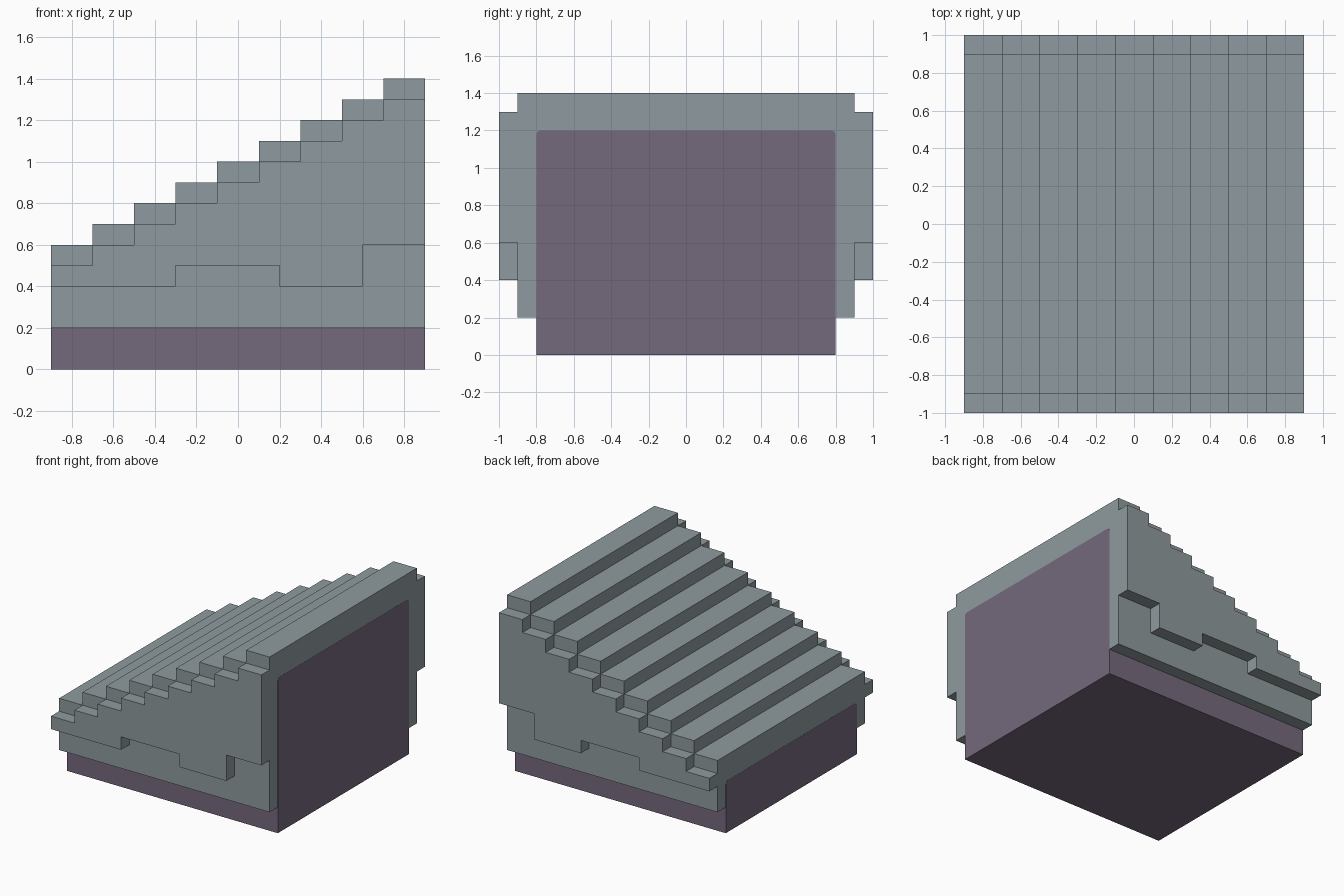
import bpy, bmesh

if "Cube" in bpy.data.objects:
    bpy.data.objects.remove(bpy.data.objects["Cube"])


def material(name, rgb):
    m = bpy.data.materials.new(name)
    m.diffuse_color = (*rgb, 1.0)
    m.use_nodes = True
    m.node_tree.nodes["Principled BSDF"].inputs["Base Color"].default_value = m.diffuse_color
    return m


GREY = material("slate grey", (0.275, 0.323, 0.342))
PURPLE = material("dusty purple", (0.178, 0.142, 0.202))
STEPS, HALF = 9, 0.9


def stairs(first_height, half=HALF):
    """Stair outline (x, z) running from the right end down to the left end."""
    pts = []
    for i in reversed(range(STEPS)):
        z = first_height + 0.1 * i
        x0 = -half if i == 0 else -HALF + 0.2 * i
        x1 = half if i == STEPS - 1 else -HALF + 0.2 * (i + 1)
        pts += [(x1, z), (x0, z)]
    return pts


def extrude(name, outline, y0, y1, mat, soften=0.0):
    """Extrude an (x, z) outline from y0 to y1."""
    bm = bmesh.new()
    face = bm.faces.new([bm.verts.new((x, y0, z)) for x, z in outline])
    res = bmesh.ops.extrude_face_region(bm, geom=[face])
    moved = [v for v in res["geom"] if isinstance(v, bmesh.types.BMVert)]
    bmesh.ops.translate(bm, verts=moved, vec=(0, y1 - y0, 0))
    if soften:
        # soften the long side edges of every tread
        edges = [e for e in bm.edges
                 if all(v.co.z > 0.1 for v in e.verts)
                 and abs(e.verts[0].co.x - e.verts[1].co.x) > 0.1]
        bmesh.ops.bevel(bm, geom=edges, offset=soften, segments=2,
                        profile=0.5, affect='EDGES')
    bmesh.ops.recalc_face_normals(bm, faces=bm.faces)
    mesh = bpy.data.meshes.new(name)
    bm.to_mesh(mesh)
    bm.free()
    mesh.materials.append(mat)
    ob = bpy.data.objects.new(name, mesh)
    bpy.context.collection.objects.link(ob)
    return ob


# Purple inner body: reaches the ground, a hair proud of both end walls
end = HALF + 0.001
extrude("inner_body", stairs(0.4, end) + [(-end, 0), (end, 0)],
        -0.8, 0.8, PURPLE, soften=0.02)

# Grey stepped roof covering the body
extrude("stepped_roof", stairs(0.6) + [(-HALF, 0.2), (HALF, 0.2)],
        -0.9, 0.9, GREY)

# Raised side layers, one step lower on top with a ragged lower edge
ragged = [(-0.9, 0.4), (-0.3, 0.4), (-0.3, 0.5), (0.2, 0.5),
          (0.2, 0.4), (0.6, 0.4), (0.6, 0.6), (0.9, 0.6)]
for side, s in (("front", -1), ("back", 1)):
    extrude(side + "_side_layer", stairs(0.5) + ragged, s * 0.9, s * 1.0, GREY)
